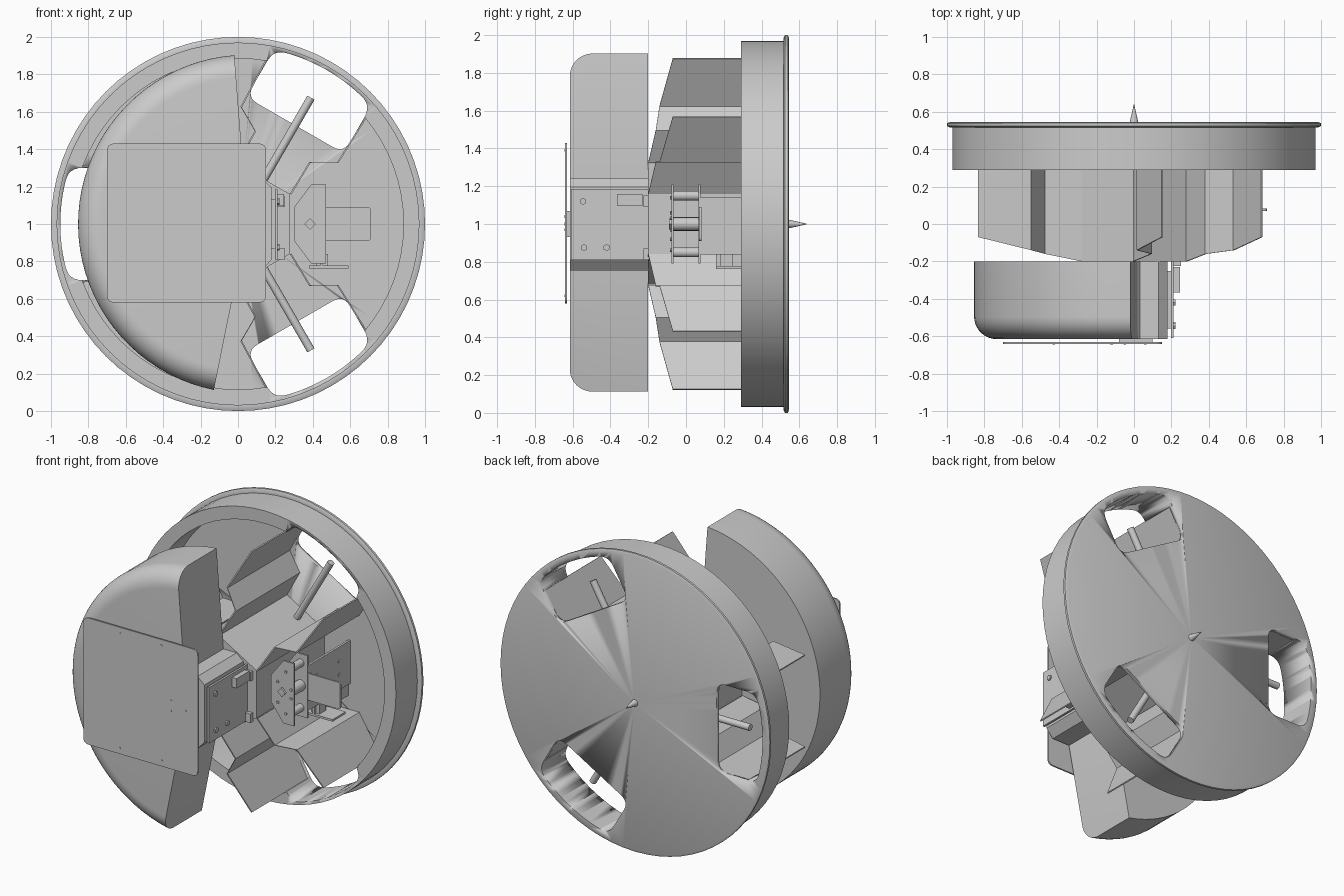
import bpy, bmesh, math
from mathutils import Vector

if "Cube" in bpy.data.objects:
    bpy.data.objects.remove(bpy.data.objects["Cube"])

CZ = 1.0  # height of the main axis (runs along y)


def finish(name, bm, smooth=True):
    bmesh.ops.recalc_face_normals(bm, faces=bm.faces[:])
    me = bpy.data.meshes.new(name)
    bm.to_mesh(me)
    bm.free()
    ob = bpy.data.objects.new(name, me)
    bpy.context.collection.objects.link(ob)
    if smooth:
        bpy.ops.object.select_all(action='DESELECT')
        ob.select_set(True)
        bpy.context.view_layer.objects.active = ob
        bpy.ops.object.shade_smooth_by_angle(angle=math.radians(30))
    return ob


def prism(name, pts, y0, y1):
    """Extrude an x-z outline along y."""
    bm = bmesh.new()
    a = [bm.verts.new((x, y0, z)) for x, z in pts]
    b = [bm.verts.new((x, y1, z)) for x, z in pts]
    bm.faces.new(a)
    bm.faces.new(b[::-1])
    n = len(pts)
    for i in range(n):
        j = (i + 1) % n
        bm.faces.new((a[i], b[i], b[j], a[j]))
    return finish(name, bm)


def box(name, x0, x1, y0, y1, z0, z1):
    return prism(name, [(x0, z0), (x1, z0), (x1, z1), (x0, z1)], y0, y1)


def lathe(name, prof, cx, a0, a1, n):
    """Sweep a closed (radius, y) profile around the axis at x = cx."""
    bm = bmesh.new()
    full = abs(a1 - a0) >= 359.9
    rings = []
    for i in range(n if full else n + 1):
        a = math.radians(a0 + (a1 - a0) * i / n)
        rings.append([bm.verts.new((cx + r * math.cos(a), y, CZ + r * math.sin(a))) for r, y in prof])
    m = len(prof)
    for i in range(n):
        p, q = rings[i], rings[(i + 1) % len(rings)]
        for j in range(m):
            k = (j + 1) % m
            if prof[j][0] == 0 and prof[k][0] == 0:
                continue
            bm.faces.new((p[j], p[k], q[k], q[j]))
    if not full:
        bm.faces.new(rings[0])
        bm.faces.new(rings[-1])
    bmesh.ops.remove_doubles(bm, verts=bm.verts[:], dist=1e-5)
    return finish(name, bm)


def rod(name, p, q, r, r2=None, seg=16):
    p, q = Vector(p), Vector(q)
    bm = bmesh.new()
    bmesh.ops.create_cone(bm, cap_ends=True, segments=seg, radius1=r,
                          radius2=r if r2 is None else r2, depth=(q - p).length)
    rot = (q - p).to_track_quat('Z', 'Y').to_matrix()
    for v in bm.verts:
        v.co = rot @ v.co + (p + q) / 2
    return finish(name, bm)


def corner(p, c, q, n=6):
    """Rounded corner from p to q around control point c."""
    return [tuple((1 - t) ** 2 * p[i] + 2 * t * (1 - t) * c[i] + t * t * q[i] for i in (0, 1))
            for t in [k / n for k in range(n + 1)]]


def turn(u, v, ang):
    """Spoke coordinates (outward, sideways) to x, z."""
    a = math.radians(ang)
    return (u * math.cos(a) - v * math.sin(a), CZ + u * math.sin(a) + v * math.cos(a))


SPOKES = (60, 180, 300)

# Back plate with flange and thick ring wall
disc = lathe("round_base", [(0, .545), (.985, .545), (1, .539), (1, .524), (.985, .517), (.97, .517),
                            (.97, .29), (.885, .29), (.885, .52), (0, .52)], 0, 0, 360, 72)

# Three rounded windows cut through plate and ring
W, R, C, IN = .30, .95, .07, .61
uo = math.sqrt(R * R - W * W)
lim = math.asin((W - C) / R)
arc = [(R * math.cos(t), R * math.sin(t)) for t in [-lim + 2 * lim * k / 12 for k in range(13)]]
top = corner(arc[-1], (uo + .005, W), (uo - C, W))
win = (arc + top[1:] + corner((IN + C, W), (IN, W), (IN, W - C))
       + corner((IN, C - W), (IN, -W), (IN + C, -W)) + [(u, -v) for u, v in top[::-1]][:-1])
for ang in SPOKES:
    cut = prism("window_cutter", [turn(u, v, ang) for u, v in win], .2, .65)
    cut.hide_render = True
    mod = disc.modifiers.new("window", 'BOOLEAN')
    mod.operation, mod.solver, mod.object = 'DIFFERENCE', 'EXACT', cut
    bpy.ops.object.select_all(action='DESELECT')
    bpy.context.view_layer.objects.active = disc
    disc.select_set(True)
    bpy.ops.object.modifier_apply(modifier=mod.name)
    bpy.data.objects.remove(cut)

# Rear spike
rod("rear_spike", (0, .54, CZ), (0, .64, CZ), .024, .001)

# Hexagonal core
prism("core", [turn(.32, 0, 30 + 60 * k) for k in range(6)], -.2, .525)

# Folded sheet walls either side of each spoke, with a sloping front edge
WALL = [(.279, .160, -.20), (.476, .164, -.16), (.55, .294, -.14), (.834, .304, -.07)]
for ang in SPOKES:
    for s in (1, -1):
        bm = bmesh.new()
        rows = []
        for u, v, y in WALL:
            row = []
            for off in (0, .008):
                x, z = turn(u, s * (v + off), ang)
                row += [bm.verts.new((x, y, z)), bm.verts.new((x, .525, z))]
            rows.append(row)
        for p, q in zip(rows, rows[1:]):
            for i, j in ((0, 1), (1, 3), (3, 2), (2, 0)):
                bm.faces.new((p[i], p[j], q[j], q[i]))
        for r in (rows[0], rows[-1]):
            bm.faces.new((r[0], r[1], r[3], r[2]))
        finish("folded_wall", bm, False)
    # Radial rod in each pocket
    (x0, z0), (x1, z1) = turn(.27, 0, ang), turn(.78, 0, ang)
    rod("spoke_rod", (x0, .43, z0), (x1, .43, z1), .022)

# Front half dome with a rounded rim
F = .12
fillet = [(.905 - F + F * math.cos(t), -.615 + F - F * math.sin(t))
          for t in [math.pi / 2 * k / 10 for k in range(11)]]
lathe("half_dome", [(0, -.2), (.905, -.2)] + fillet + [(0, -.615)], .05, 94.4, 258.6, 40)

# Hub block beside the dome
prism("hub_block", [(-.05, .755), (.13, .755), (.18, .81), (.18, 1.195), (.13, 1.24), (-.05, 1.24)], -.614, -.2)
box("hub_side_plate", .198, .212, -.61, -.2, .81, 1.185)
box("hub_plate_spacer", .175, .2, -.56, -.25, .87, 1.13)
box("hub_connector", .21, .245, -.365, -.23, 1.095, 1.16)
for y, z in ((-.545, 1.12), (-.54, .875), (-.42, .875)):
    rod("hub_bolt", (.205, y, z), (.222, y, z), .018, seg=6)

# Square front plate with screws
X0, X1, Z0, Z1, K = -.70, .15, .58, 1.43, .04
plate = (corner((X0, Z0 + K), (X0, Z0), (X0 + K, Z0)) + corner((X1 - K, Z0), (X1, Z0), (X1, Z0 + K))
         + corner((X1, Z1 - K), (X1, Z1), (X1 - K, Z1)) + corner((X0 + K, Z1), (X0, Z1), (X0, Z1 - K)))
prism("front_plate", plate, -.641, -.631)
box("front_plate_mount", -.08, .10, -.632, -.61, .93, 1.07)
for x, z in ((-.43, 1.39), (-.12, 1.39), (-.43, .62), (-.12, .62), (-.05, 1.04), (-.05, .97), (.06, 1.0)):
    rod("plate_screw", (x, -.638, z), (x, -.644, z), .007, seg=8)

# Side mechanism: two clipped plates with spacers and a tongue
clip = [(.30, .91), (.39, .79), (.47, .79), (.47, 1.21), (.39, 1.21), (.30, 1.09)]
prism("mechanism_front_plate", clip, -.077, -.065)
prism("mechanism_back_plate", clip, .065, .077)
tongue = ([(.45, .91)] + corner((.69, .91), (.71, .91), (.71, .93))
          + corner((.71, 1.07), (.71, 1.09), (.69, 1.09)) + [(.45, 1.09)])
prism("tongue", tongue, .07, .082)
for z, r in ((1.15, .026), (1.0, .036), (.85, .026)):
    rod("spacer", (.42, -.07, z), (.42, .07, z), r)
for x, z in ((.35, 1.06), (.35, .92), (.41, 1.14), (.41, .86), (.45, 1.03), (.45, .97)):
    rod("mechanism_screw", (x, -.07, z), (x, -.084, z), .009, seg=8)
prism("pivot_nut", [(.385, .97), (.415, 1.0), (.385, 1.03), (.355, 1.0)], -.09, -.07)

# Upright support plate with screws
box("support_plate", .455, .47, .07, .525, .85, 1.14)
for y in (.17, .40):
    for z in (.955, 1.045):
        rod("support_screw", (.465, y, z), (.474, y, z), .01, seg=8)

# Small latch under the mechanism
box("latch_shelf", .37, .47, .07, .29, .838, .85)
box("latch_arm", .38, .59, .16, .30, .763, .777)
box("latch_block", .42, .48, .18, .25, .775, .84)
box("latch_bracket", .44, .455, .16, .525, .765, .85)

# Small brackets on the core's right side
for z in (.84, 1.12):
    box("core_bracket", .21, .25, -.225, -.195, z - .03, z + .03)
